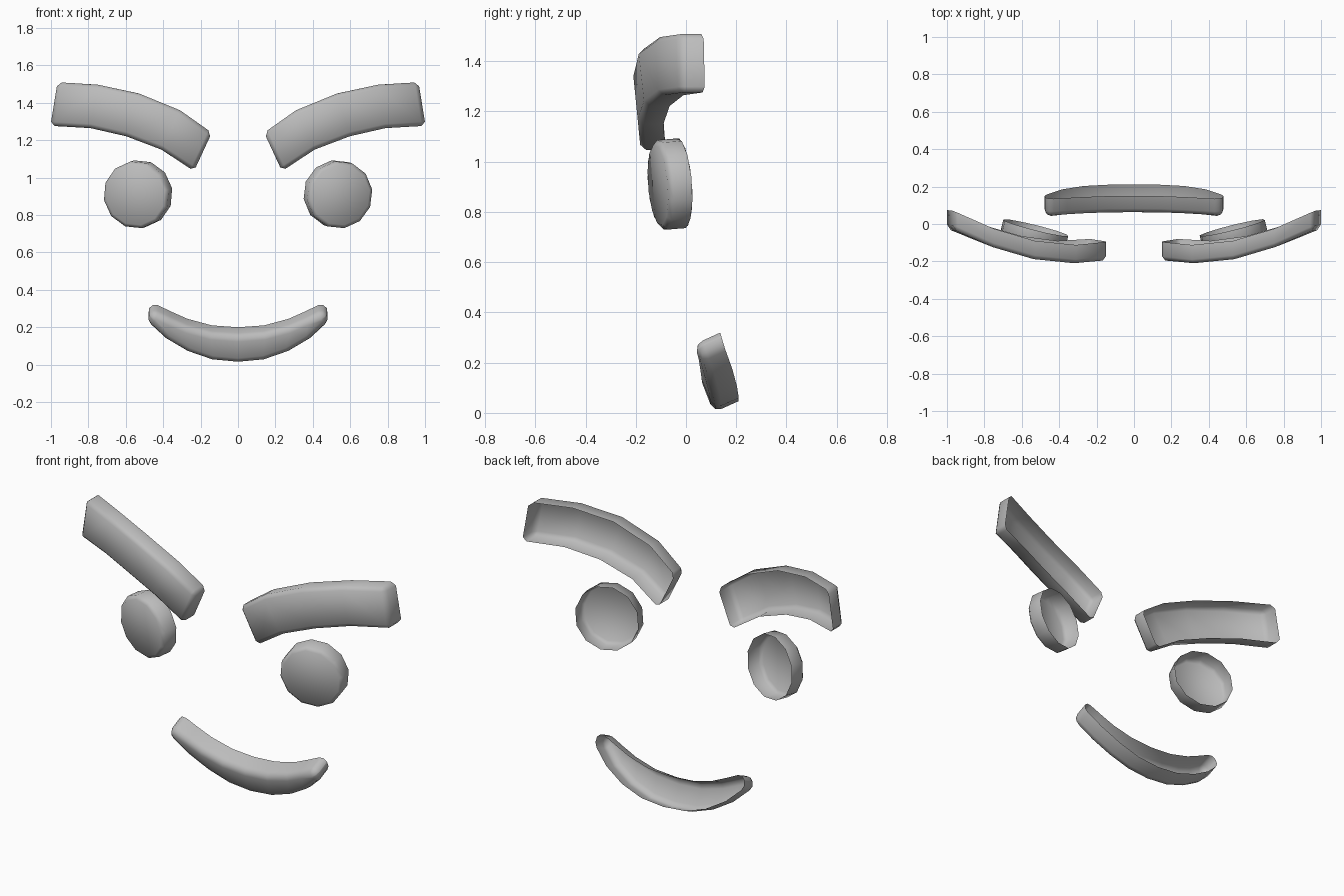
import bpy, bmesh, math
from mathutils import Vector

if "Cube" in bpy.data.objects:
    bpy.data.objects.remove(bpy.data.objects["Cube"])

grey = bpy.data.materials.new("plain grey")
grey.diffuse_color = (0.5, 0.5, 0.5, 1)
grey.use_nodes = True
grey.node_tree.nodes["Principled BSDF"].inputs["Base Color"].default_value = grey.diffuse_color


def finish(name, bm, front_faces, corners, bevel, segments):
    """Round the front rim and corner edges, then make a smooth object."""
    bmesh.ops.recalc_face_normals(bm, faces=bm.faces[:])
    if sum((f.normal * f.calc_area() for f in front_faces), Vector()).y > 0:
        bmesh.ops.reverse_faces(bm, faces=bm.faces[:])
    front = set(front_faces)
    rim = [e for e in bm.edges
           if len(e.link_faces) == 2 and sum(f in front for f in e.link_faces) == 1]
    bmesh.ops.bevel(bm, geom=rim + corners, offset=bevel, segments=segments,
                    profile=0.5, affect='EDGES', clamp_overlap=True)
    mesh = bpy.data.meshes.new(name)
    bm.to_mesh(mesh)
    bm.free()
    mesh.materials.append(grey)
    ob = bpy.data.objects.new(name, mesh)
    bpy.context.collection.objects.link(ob)
    bpy.ops.object.select_all(action='DESELECT')
    ob.select_set(True)
    bpy.context.view_layer.objects.active = ob
    bpy.ops.object.shade_smooth_by_angle(angle=math.radians(50))


def shell_strip(name, top, bottom, depth, bevel, segments=1, side=1):
    """Curved bar with an open back: front strip plus a wall along its outline."""
    bm = bmesh.new()
    flip = lambda p: Vector((p[0] * side, p[1], p[2]))
    t = [bm.verts.new(flip(p)) for p in top]
    b = [bm.verts.new(flip(p)) for p in bottom]
    front = [bm.faces.new((t[i], t[i + 1], b[i + 1], b[i])) for i in range(len(t) - 1)]
    loop = t + b[::-1]
    back = [bm.verts.new(v.co + flip(depth)) for v in loop]
    n = len(loop)
    for i in range(n):
        j = (i + 1) % n
        bm.faces.new((loop[i], loop[j], back[j], back[i]))
    ends = (0, len(t) - 1, len(t), n - 1)
    corners = [bm.edges.get((loop[i], back[i])) for i in ends]
    finish(name, bm, front, corners, bevel, segments)


def eye(name, side):
    """Shallow twelve-sided cup, turned outward and slightly down."""
    bm = bmesh.new()
    normal = Vector((0.25 * side, -1, -0.08)).normalized()
    turn = normal.to_track_quat('Z', 'Y')
    centre = Vector((0.525 * side, -0.02, 0.914))
    ring = [turn @ Vector((0.181 * math.cos(a), 0.181 * math.sin(a), 0))
            for a in (math.tau * (i + 0.3) / 12 for i in range(12))]
    back = [bm.verts.new(centre + p) for p in ring]
    rim = [bm.verts.new(centre + p + normal * 0.095) for p in ring]
    front = bm.faces.new(rim)
    for i in range(12):
        j = (i + 1) % 12
        bm.faces.new((back[i], back[j], rim[j], rim[i]))
    finish(name, bm, [front], [], 0.018, 1)


# Eyebrows and eyes, mirrored left and right
brow_top = [(0.14, -0.195, 1.24), (0.31, -0.212, 1.36), (0.53, -0.19, 1.45),
            (0.75, -0.125, 1.497), (0.965, -0.03, 1.51)]
brow_bottom = [(0.235, -0.18, 1.035), (0.41, -0.19, 1.15), (0.60, -0.165, 1.222),
               (0.79, -0.11, 1.265), (1.003, -0.025, 1.277)]
for label, side in (("left", -1), ("right", 1)):
    shell_strip(label + "_eyebrow", brow_top, brow_bottom, (0, 0.1, 0), 0.022, 1, side)
    eye(label + "_eye", side)

# Smiling mouth, tipped so that its front faces slightly down
half_top = [(0, 0.05, 0.155), (0.14, 0.049, 0.165), (0.27, 0.044, 0.20), (0.46, 0.033, 0.288)]
half_bottom = [(0, 0.11, 0.002), (0.14, 0.11, 0.015), (0.27, 0.103, 0.06), (0.49, 0.05, 0.225)]
half_bottom.insert(3, (0.385, 0.085, 0.128))
half_top.insert(3, (0.36, 0.039, 0.24))
mirror = lambda pts: [(-x, y, z) for x, y, z in pts[:0:-1]] + pts
shell_strip("mouth", mirror(half_top), mirror(half_bottom), (0, 0.1, 0.045), 0.035, 2)
